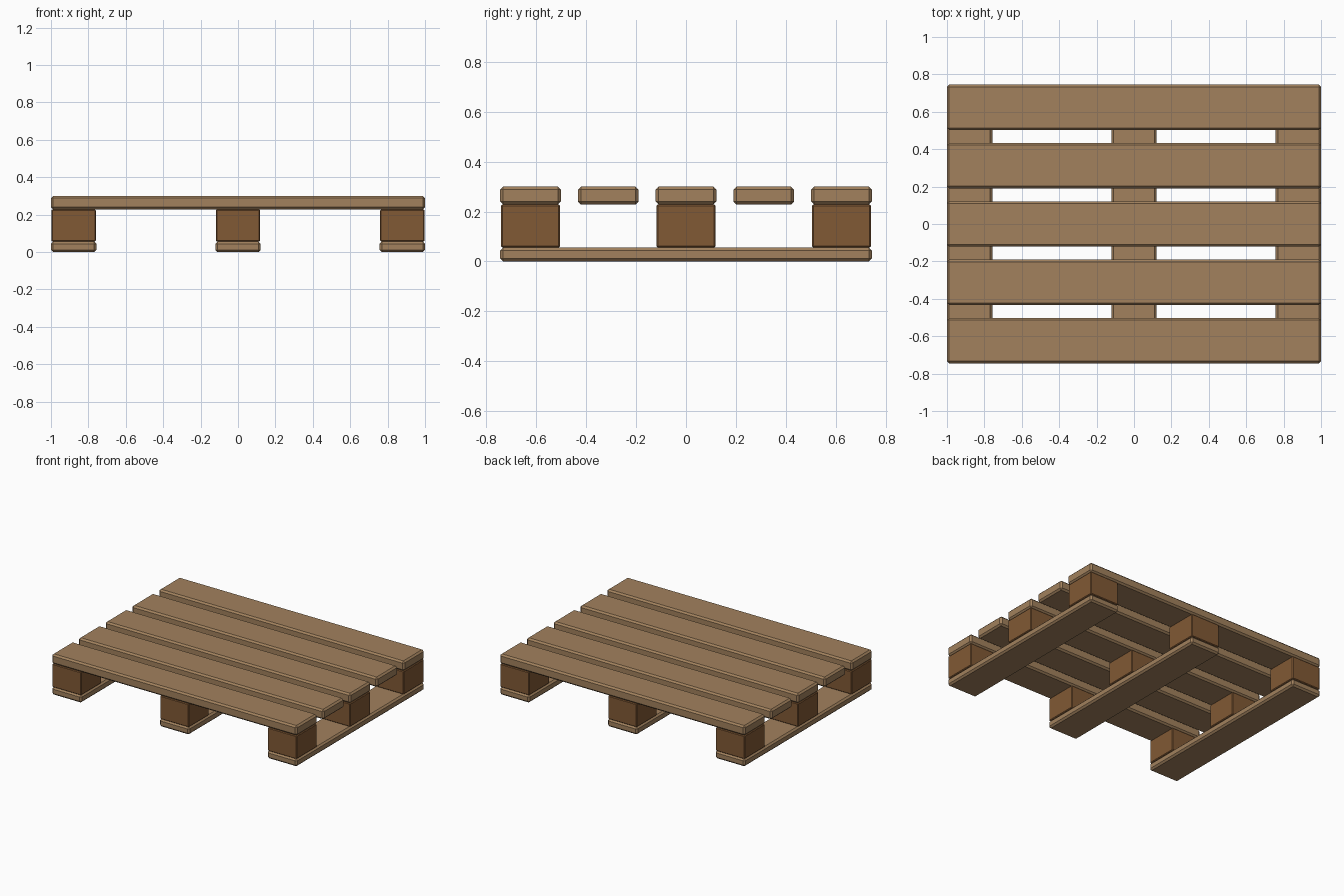
import bpy
import bmesh

cube = bpy.data.objects.get("Cube")
if cube:
    bpy.data.objects.remove(cube, do_unlink=True)


def make_material(name, color):
    mat = bpy.data.materials.new(name)
    mat.use_nodes = True
    mat.diffuse_color = color
    mat.node_tree.nodes["Principled BSDF"].inputs["Base Color"].default_value = color
    return mat


plank_wood = make_material("light plank wood", (0.36, 0.22, 0.11, 1))
block_wood = make_material("dark block wood", (0.22, 0.1, 0.035, 1))


def make_box(name, center, size, bevel, mat):
    """Box with flat chamfered edges."""
    bm = bmesh.new()
    bmesh.ops.create_cube(bm, size=1)
    bmesh.ops.scale(bm, vec=size, verts=bm.verts)
    bmesh.ops.bevel(bm, geom=bm.edges[:], offset=bevel, segments=1,
                    affect='EDGES', profile=0.5)
    mesh = bpy.data.meshes.new(name)
    bm.to_mesh(mesh)
    bm.free()
    mesh.materials.append(mat)
    obj = bpy.data.objects.new(name, mesh)
    obj.location = center
    bpy.context.collection.objects.link(obj)
    return obj


WIDTH, DEPTH = 2.0, 1.49
BOARD = 0.243
RUNNER_TOP, DECK_BOTTOM, DECK_TOP = 0.056, 0.228, 0.3
X_SIDE = (WIDTH - BOARD) / 2
Y_SIDE = (DEPTH - BOARD) / 2

# Deck boards across the top
for i in range(5):
    y = Y_SIDE * (i - 2) / 2
    make_box(f"deck_board_{i + 1}", (0, y, (DECK_BOTTOM + DECK_TOP) / 2),
             (WIDTH, BOARD, DECK_TOP - DECK_BOTTOM), 0.012, plank_wood)

# Bottom runners, each carrying three spacer blocks
for side_x, x_name in ((-1, "right"), (0, "middle"), (1, "left")):
    x = side_x * X_SIDE
    make_box(f"{x_name}_runner", (x, 0, RUNNER_TOP / 2),
             (BOARD, DEPTH, RUNNER_TOP), 0.012, plank_wood)
    for side_y, y_name in ((-1, "front"), (0, "centre"), (1, "back")):
        make_box(f"{y_name}_{x_name}_block",
                 (x, side_y * Y_SIDE, (RUNNER_TOP + DECK_BOTTOM) / 2),
                 (0.236, 0.236, DECK_BOTTOM - RUNNER_TOP), 0.005, block_wood)
